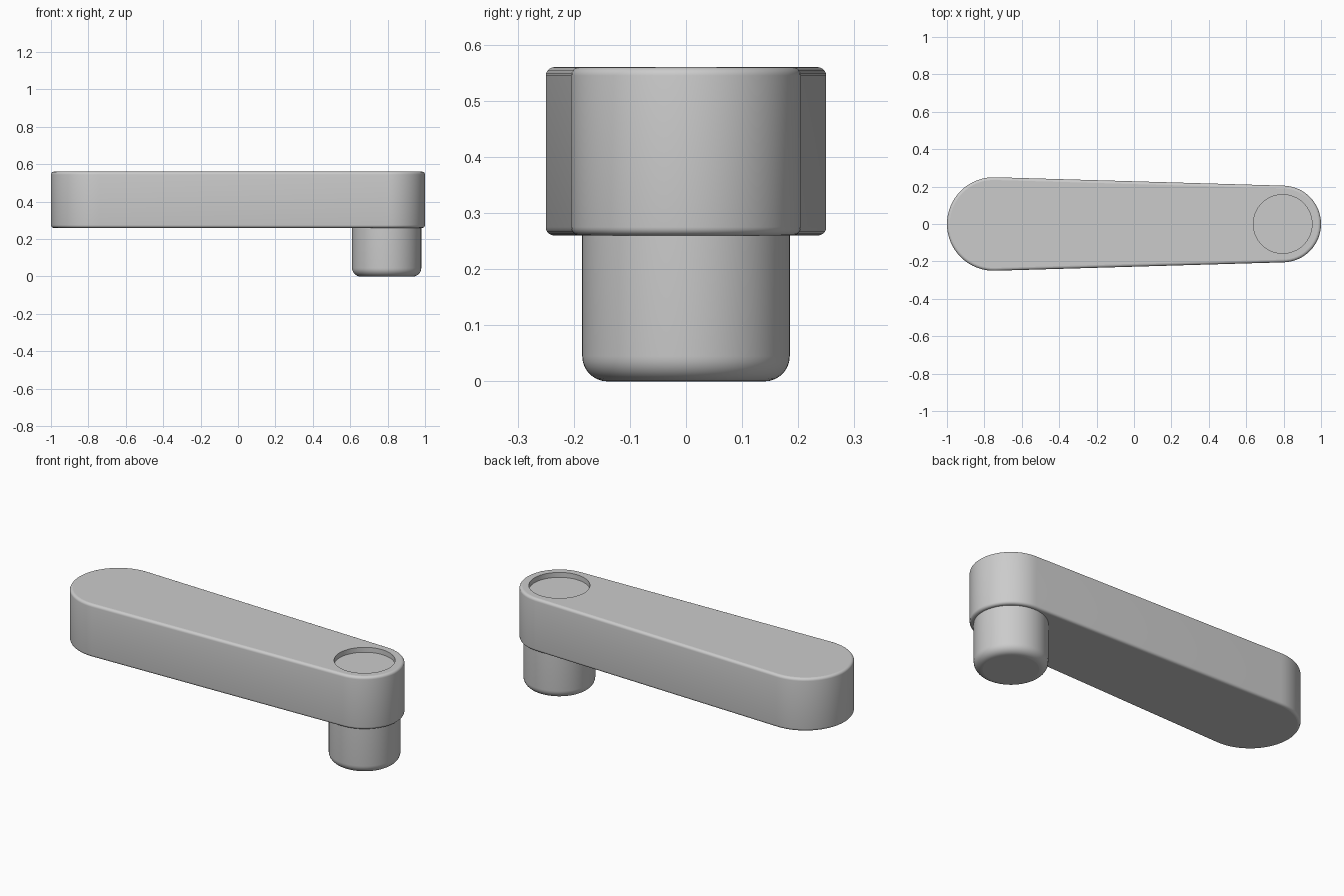
import bpy
import bmesh
from math import sin, cos, acos, pi, radians

cube = bpy.data.objects.get("Cube")
if cube:
    bpy.data.objects.remove(cube, do_unlink=True)

GREY = (0.6, 0.6, 0.6, 1)
grey = bpy.data.materials.new("plain grey")
grey.use_nodes = True
grey.diffuse_color = GREY
grey.node_tree.nodes["Principled BSDF"].inputs["Base Color"].default_value = GREY

BIG_X, BIG_R = -0.75, 0.25       # wide end of the arm
TIP_X, TIP_R = 0.795, 0.205      # narrow end, above the knob
ARM_BOTTOM, ARM_TOP = 0.26, 0.56
STEPS = 32


def arc(x, radius, start, end, steps):
    return [(x + radius * cos(start + (end - start) * i / steps),
             radius * sin(start + (end - start) * i / steps)) for i in range(steps + 1)]


def circle(radius):
    return arc(TIP_X, radius, 0, 2 * pi, 2 * STEPS)[:-1]


def arm_outline(inset):
    """Two arcs joined by their common tangents."""
    a = acos((BIG_R - TIP_R) / (TIP_X - BIG_X))
    return (arc(TIP_X, TIP_R - inset, -a, a, STEPS)
            + arc(BIG_X, BIG_R - inset, a, 2 * pi - a, STEPS))


def rounding(radius, z, direction, steps=5):
    """Inset and height pairs of a rounded edge, from the flat end outward."""
    return [(radius * (1 - sin(t)), z + direction * radius * (1 - cos(t)))
            for t in (pi / 2 * i / steps for i in range(steps + 1))]


def loft(bm, sections):
    """Skin a stack of (outline, height) sections and return its rings."""
    rings = [[bm.verts.new((x, y, z)) for x, y in pts] for pts, z in sections]
    for low, high in zip(rings, rings[1:]):
        for i in range(len(low)):
            j = (i + 1) % len(low)
            bm.faces.new((low[i], low[j], high[j], high[i]))
    return rings


def finish(bm, name):
    bmesh.ops.recalc_face_normals(bm, faces=bm.faces)
    bm.normal_update()
    for f in bm.faces:
        f.smooth = True
    # Keep the flat caps crisp and the rounded walls smooth
    for e in bm.edges:
        flat = [abs(f.normal.z) > 0.9999 for f in e.link_faces]
        e.smooth = len(set(flat)) == 1 and e.calc_face_angle(0) < radians(30)
    mesh = bpy.data.meshes.new(name)
    bm.to_mesh(mesh)
    bm.free()
    mesh.materials.append(grey)
    bpy.context.collection.objects.link(bpy.data.objects.new(name, mesh))


# Tapered arm with softly rounded rims
bm = bmesh.new()
profile = rounding(0.015, ARM_BOTTOM, 1) + rounding(0.015, ARM_TOP, -1)[::-1]
arm = loft(bm, [(arm_outline(inset), z) for inset, z in profile])
bm.faces.new(arm[0])

# Shallow round recess in the top of the narrow end
recess = loft(bm, [(circle(0.157), ARM_TOP), (circle(0.157), ARM_TOP - 0.028)])
bm.faces.new(recess[1])
rim = [bm.edges.get((r[i - 1], r[i])) for r in (arm[-1], recess[0]) for i in range(len(r))]
bmesh.ops.triangle_fill(bm, use_beauty=True, use_dissolve=False, edges=rim, normal=(0, 0, 1))
finish(bm, "crank_arm")

# Handle knob hanging below the narrow end
bm = bmesh.new()
knob_profile = rounding(0.045, 0, 1, 7) + [(0, ARM_BOTTOM + 0.02)]
knob = loft(bm, [(circle(0.185 - inset), z) for inset, z in knob_profile])
bm.faces.new(knob[0])
bm.faces.new(knob[-1])
finish(bm, "handle_knob")
